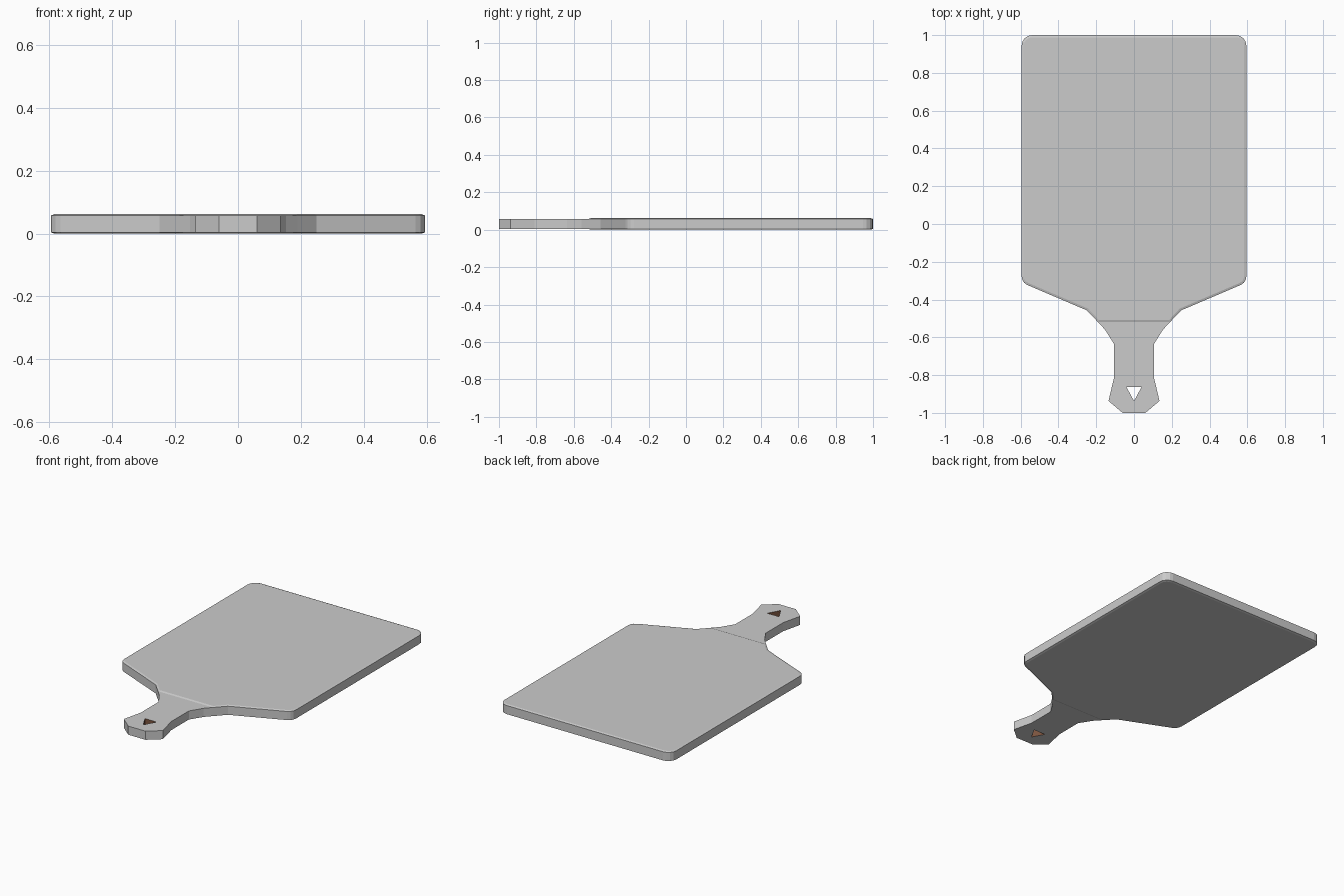
import bpy, bmesh, math

if "Cube" in bpy.data.objects:
    bpy.data.objects.remove(bpy.data.objects["Cube"])

Z0, Z1, RAISE = 0.004, 0.058, 0.004   # rim heights and slight swell of the board faces


def finish(bm, name):
    mesh = bpy.data.meshes.new(name)
    bm.to_mesh(mesh)
    bm.free()
    ob = bpy.data.objects.new(name, mesh)
    bpy.context.collection.objects.link(ob)
    return ob


def arc(cx, cy, r, a0, a1, n):
    return [(cx + r * math.cos(math.radians(a0 + (a1 - a0) * i / n)),
             cy + r * math.sin(math.radians(a0 + (a1 - a0) * i / n))) for i in range(n + 1)]


# Right half of the outline, from handle end up to the far edge
handle = [(0.06, -1.0), (0.135, -0.937), (0.105, -0.81), (0.105, -0.637), (0.153, -0.56)]
neck = (0.19, -0.52)
board = [neck, (0.25, -0.457)] + arc(0.545, -0.277, 0.05, -67, 0, 3) + arc(0.54, 0.945, 0.055, 0, 90, 4)
half = handle + board
mirror = lambda pts: [(-x, y) for x, y in reversed(pts)]
outline = half + mirror(half)
hole = [(-0.04, -0.863), (0.0, -0.937), (0.04, -0.863)]

# Paddle board: side wall, swelling board faces and flat handle faces with a hole
bm = bmesh.new()
n, nh = len(outline), len(handle)
rings = [[bm.verts.new((x, y, z)) for x, y in outline] for z in (Z0, Z1)]
for i in range(n):
    j = (i + 1) % n
    bm.faces.new((rings[0][i], rings[0][j], rings[1][j], rings[1][i]))

caps = []
for ring, z, up in ((rings[0], Z0, False), (rings[1], Z1, True)):
    body = ring[nh:n - nh]
    caps.append(bm.faces.new(body if up else body[::-1]))
    loop = ring[n - nh - 1:] + ring[:nh + 1]
    hv = [bm.verts.new((x, y, z)) for x, y in hole]
    edges = []
    for lp in (loop, hv):
        for a, b in zip(lp, lp[1:] + lp[:1]):
            edges.append(bm.edges.get((a, b)) or bm.edges.new((a, b)))
    bmesh.ops.triangle_fill(bm, use_beauty=True, edges=edges, normal=(0, 0, 1 if up else -1))
bm.normal_update()
bmesh.ops.inset_individual(bm, faces=caps, thickness=0.012, depth=RAISE)
bmesh.ops.recalc_face_normals(bm, faces=bm.faces[:])
finish(bm, "paddle_board")

# Brown lining of the triangular hanging hole
bm = bmesh.new()
lo, hi = [[bm.verts.new((x, y, z)) for x, y in hole] for z in (Z0, Z1)]
for i in range(3):
    j = (i + 1) % 3
    bm.faces.new((lo[j], lo[i], hi[i], hi[j]))
lining = finish(bm, "hole_lining")
brown = bpy.data.materials.new("brown")
brown.diffuse_color = (0.2, 0.09, 0.05, 1)
brown.use_nodes = True
brown.node_tree.nodes["Principled BSDF"].inputs["Base Color"].default_value = brown.diffuse_color
lining.data.materials.append(brown)
